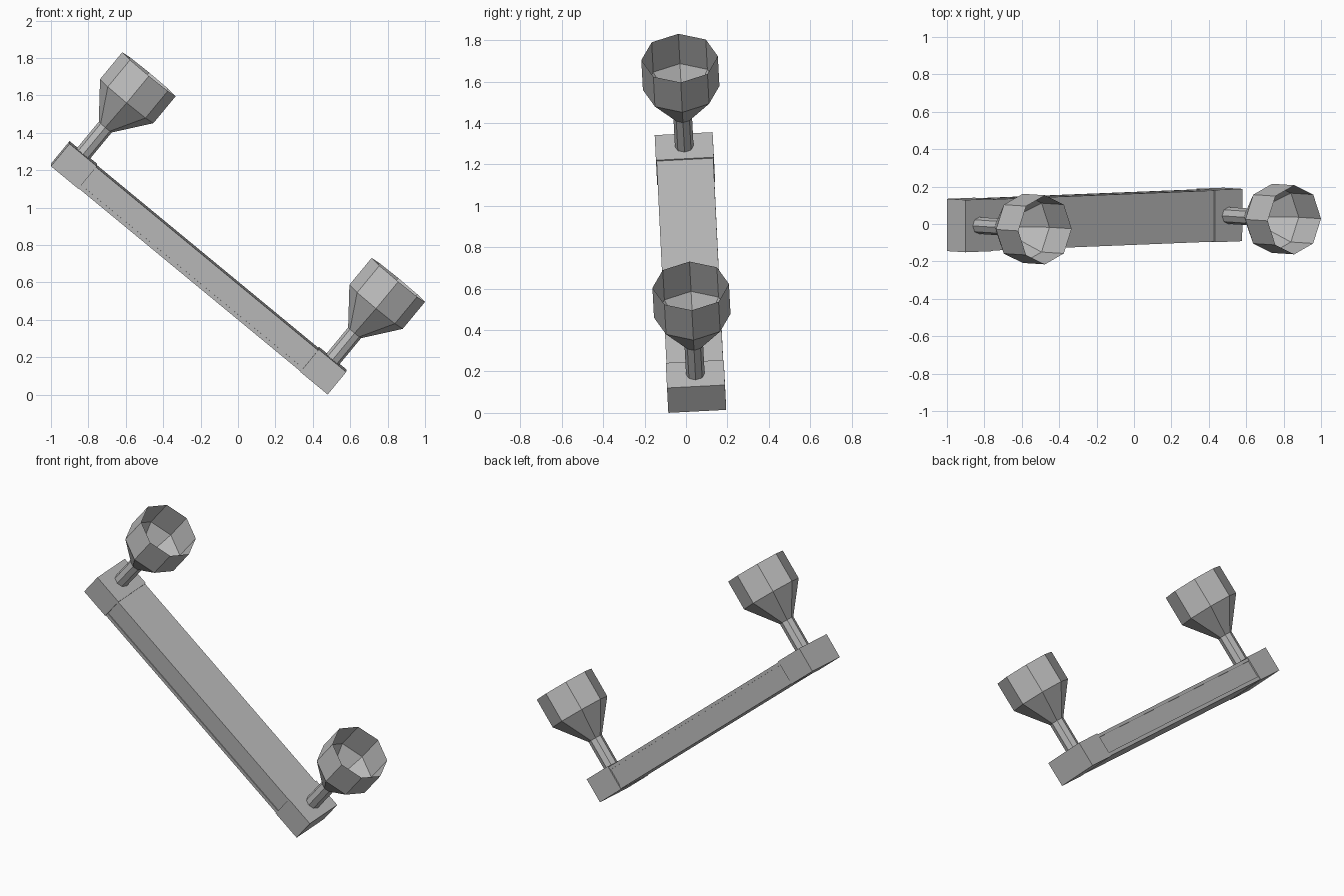
import bpy, bmesh, math
from mathutils import Matrix, Vector

cube = bpy.data.objects.get("Cube")
if cube:
    bpy.data.objects.remove(cube, do_unlink=True)

# One plain grey for everything
grey = bpy.data.materials.new("mid_grey")
grey.use_nodes = True
colour = (0.5, 0.5, 0.5, 1)
grey.diffuse_color = colour
grey.node_tree.nodes["Principled BSDF"].inputs["Base Color"].default_value = colour

# Tilted frame: local x runs along the bar, y across it, z along the cups
along = Vector((0.771, 0.031, -0.636)).normalized()
across = Vector((0, 0.9986, 0.053))
across = (across - along * across.dot(along)).normalized()
up = along.cross(across)
frame = Matrix((along, across, up)).transposed().to_4x4()
frame.translation = (-1, -0.005, 1.228)

LENGTH, HEIGHT, HALF = 1.919, 0.156, 0.14
BLOCK = 0.19
STEP = 0.006


def finish(name, bm, recalc=True):
    if recalc:
        bmesh.ops.recalc_face_normals(bm, faces=bm.faces)
    mesh = bpy.data.meshes.new(name)
    bm.to_mesh(mesh)
    bm.free()
    mesh.materials.append(grey)
    obj = bpy.data.objects.new(name, mesh)
    obj.matrix_world = frame
    bpy.context.collection.objects.link(obj)
    return obj


def extrude_profile(name, profile, start, end):
    """Sweep a (y, z) outline along the bar."""
    bm = bmesh.new()
    face = bm.faces.new([bm.verts.new((start, y, z)) for y, z in profile])
    result = bmesh.ops.extrude_face_region(bm, geom=[face], use_keep_orig=True)
    moved = [v for v in result["geom"] if isinstance(v, bmesh.types.BMVert)]
    bmesh.ops.translate(bm, verts=moved, vec=(end - start, 0, 0))
    return finish(name, bm)


def lathe(name, centre_x, rings, sides=8):
    """Stack rings of (radius, height); the last ring stays open."""
    bm = bmesh.new()
    loops = []
    for radius, z in rings:
        loops.append([bm.verts.new((centre_x + radius * math.cos(math.tau * i / sides),
                                    radius * math.sin(math.tau * i / sides), z))
                      for i in range(sides)])
    for low, high in zip(loops, loops[1:]):
        for i in range(sides):
            j = (i + 1) % sides
            bm.faces.new((low[i], low[j], high[j], high[i]))
    return bm, loops


# End blocks
block = [(-HALF, 0), (HALF, 0), (HALF, HEIGHT), (-HALF, HEIGHT)]
extrude_profile("upper_end_block", block, 0, BLOCK)
extrude_profile("lower_end_block", block, LENGTH - BLOCK, LENGTH)

# Middle beam with a shallow channel along both sides
edge = HALF - STEP / 2
core = edge - STEP
low, high = 0.025, 0.131
side = [(edge, STEP / 2), (edge, low), (core, low),
        (core, high), (edge, high), (edge, HEIGHT - STEP)]
beam = side + [(-y, z) for y, z in reversed(side)]
extrude_profile("middle_beam", beam, BLOCK, LENGTH - BLOCK)

# Stems and hollow funnel cups, one pair at each end
STEM_R, CUP_R = 0.045, 0.185
stem_top, shoulder, rim = HEIGHT + 0.185, HEIGHT + 0.365, HEIGHT + 0.552
for label, x in (("upper", 0.095), ("lower", LENGTH - 0.095)):
    bm, loops = lathe("stem", x, [(STEM_R, HEIGHT - 0.01), (STEM_R, stem_top)])
    bm.faces.new(loops[-1])
    bm.faces.new(list(reversed(loops[0])))
    finish(label + "_stem", bm)
    bm, loops = lathe("cup", x, [(STEM_R, stem_top), (CUP_R, shoulder), (CUP_R, rim)])
    finish(label + "_cup", bm, recalc=False)
